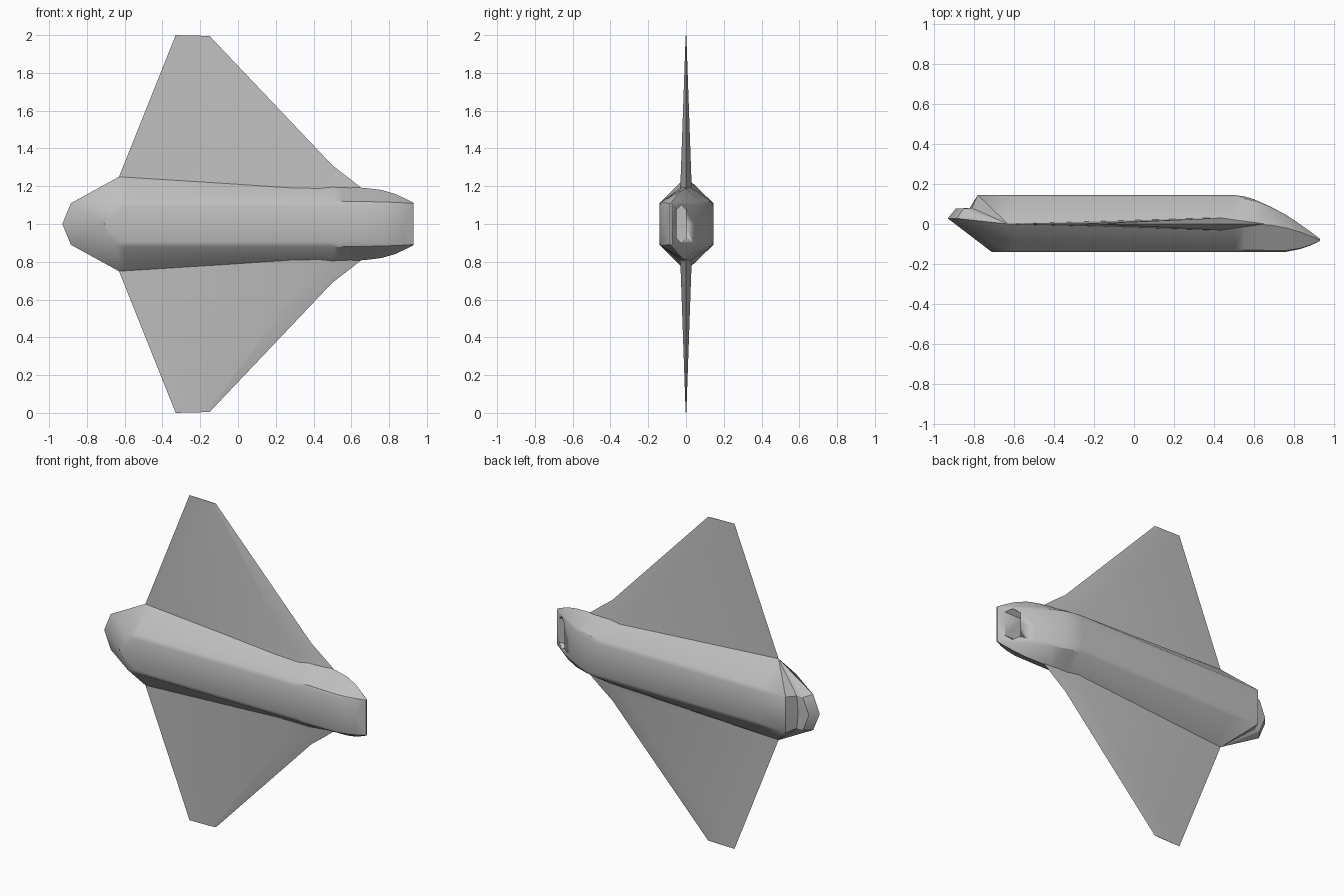
import bpy, bmesh, math

if "Cube" in bpy.data.objects:
    bpy.data.objects.remove(bpy.data.objects["Cube"])

hull_grey = bpy.data.materials.new("hull_grey")
hull_grey.diffuse_color = (0.52, 0.52, 0.52, 1)
hull_grey.use_nodes = True
hull_grey.node_tree.nodes["Principled BSDF"].inputs["Base Color"].default_value = hull_grey.diffuse_color


def finish(name, bm, mirror=True, angle=30):
    """Turn a bmesh (upper half, centred on z = 0) into a mirrored object at z = 1."""
    bmesh.ops.remove_doubles(bm, verts=bm.verts, dist=0.0005)
    bmesh.ops.dissolve_degenerate(bm, edges=bm.edges, dist=0.0005)
    bmesh.ops.recalc_face_normals(bm, faces=bm.faces)
    mesh = bpy.data.meshes.new(name)
    bm.to_mesh(mesh)
    bm.free()
    mesh.materials.append(hull_grey)
    ob = bpy.data.objects.new(name, mesh)
    ob.location.z = 1
    bpy.context.collection.objects.link(ob)
    bpy.ops.object.select_all(action='DESELECT')
    ob.select_set(True)
    bpy.context.view_layer.objects.active = ob
    bpy.ops.object.shade_smooth_by_angle(angle=math.radians(angle))
    if mirror:
        mod = ob.modifiers.new("mirror", 'MIRROR')
        mod.use_axis = (False, False, True)
        mod.merge_threshold = 0.001
    return ob


def bridge(bm, a, b, closed=False):
    n = len(a)
    for i in range(n if closed else n - 1):
        j = (i + 1) % n
        bm.faces.new((a[i], a[j], b[j], b[i]))


def ring(bm, x, y0, y1, flat, apex_y, apex_z, r):
    """Half of a six-sided hull section with slightly softened corners."""
    pts = [(y0, 0), (y0, flat - r), (y0 + r * .7, flat + r * .7), (apex_y, apex_z),
           (y1 - r * .7, flat + r * .7), (y1, flat - r), (y1, 0)]
    return [bm.verts.new((x, y, z)) for y, z in pts]


# Hull: long six-sided body with a curved, wedge-shaped nose
bm = bmesh.new()
sections = [
    (-0.60, -.14, .145, .11, 0, .249, .015),
    (0.50, -.14, .145, .11, 0, .21, .015),
    (0.55, -.14, .138, .11, 0, .202, .015),
    (0.60, -.14, .123, .11, 0, .196, .014),
    (0.68, -.14, .088, .11, -.005, .19, .012),
    (0.76, -.139, .045, .11, -.02, .18, .010),
    (0.83, -.125, -.002, .11, -.04, .16, .006),
    (0.88, -.108, -.037, .11, -.06, .137, .003),
    (0.93, -.085, -.075, .108, -.08, .112, 0),
]
rings = [ring(bm, *s) for s in sections]
for a, b in zip(rings, rings[1:]):
    bridge(bm, a, b)
bm.faces.new(rings[-1])

# Slanted tail: cut-off front, short end rim and a step up to the back
V = bm.verts.new
F0, F1, A = V((-.71, -.14, 0)), V((-.65, -.14, .11)), V((-.63, 0, .25))
B1, B0 = V((-.78, .145, .11)), V((-.78, .145, 0))
f0, f1 = V((-.93, .028, 0)), V((-.885, .028, .11))
b1, b0 = V((-.85, .077, .10)), V((-.89, .077, 0))
s1, s0 = V((-.81, .08, .10)), V((-.82, .08, 0))
R = rings[0]
for face in ((F0, F1, R[1], R[0]), (F1, R[2], R[1]), (F1, A, R[3], R[2]),
             (A, B1, R[4], R[3]), (B1, R[5], R[4]), (B1, B0, R[6], R[5]),
             (F0, F1, f1, f0), (F1, A, f1), (A, f1, b1), (A, b1, s1),
             (A, s1, B1), (f0, f1, b1, b0), (b0, b1, s1, s0), (s0, s1, B1, B0)):
    bm.faces.new(face)
hull = finish("hull", bm)

# Nose window: six-sided opening sunk into the sloping nose
bm = bmesh.new()
outline = [(-.05, -.075), (-.025, -.1), (0, -.075), (0, .075), (-.025, .1), (-.05, .075)]
ends = [[bm.verts.new((x, y, z)) for y, z in outline] for x in (.77, 1.0)]
bridge(bm, *ends, closed=True)
bm.faces.new(ends[0])
bm.faces.new(ends[1])
cutter = finish("window_cutter", bm, mirror=False)
cutter.hide_render = True
cutter.hide_viewport = True
cutter.display_type = 'WIRE'
cut = hull.modifiers.new("window", 'BOOLEAN')
cut.operation = 'DIFFERENCE'
cut.solver = 'EXACT'
cut.object = cutter

# Wings: thin delta fins, thickest near the leading edge at the root
bm = bmesh.new()
wing_sections = [  # trailing x, z / thickest x, z, half thickness / leading x, z
    (-.61, .19, .44, .18, .032, .66, .185),
    (-.63, .25, .40, .23, .029, .585, .245),
    (-.606, .31, .34, .31, .026, .50, .31),
    (-.33, 1.0, -.17, .996, .002, -.15, .995),
]
loops = []
for tx, tz, mx, mz, t, lx, lz in wing_sections:
    pts = [(tx, 0, tz), (mx, -t, mz), (lx, 0, lz), (mx, t, mz)]
    loops.append([bm.verts.new(p) for p in pts])
for a, b in zip(loops, loops[1:]):
    bridge(bm, a, b, closed=True)
bm.faces.new(loops[0])
bm.faces.new(loops[-1])
finish("wings", bm, angle=20)
